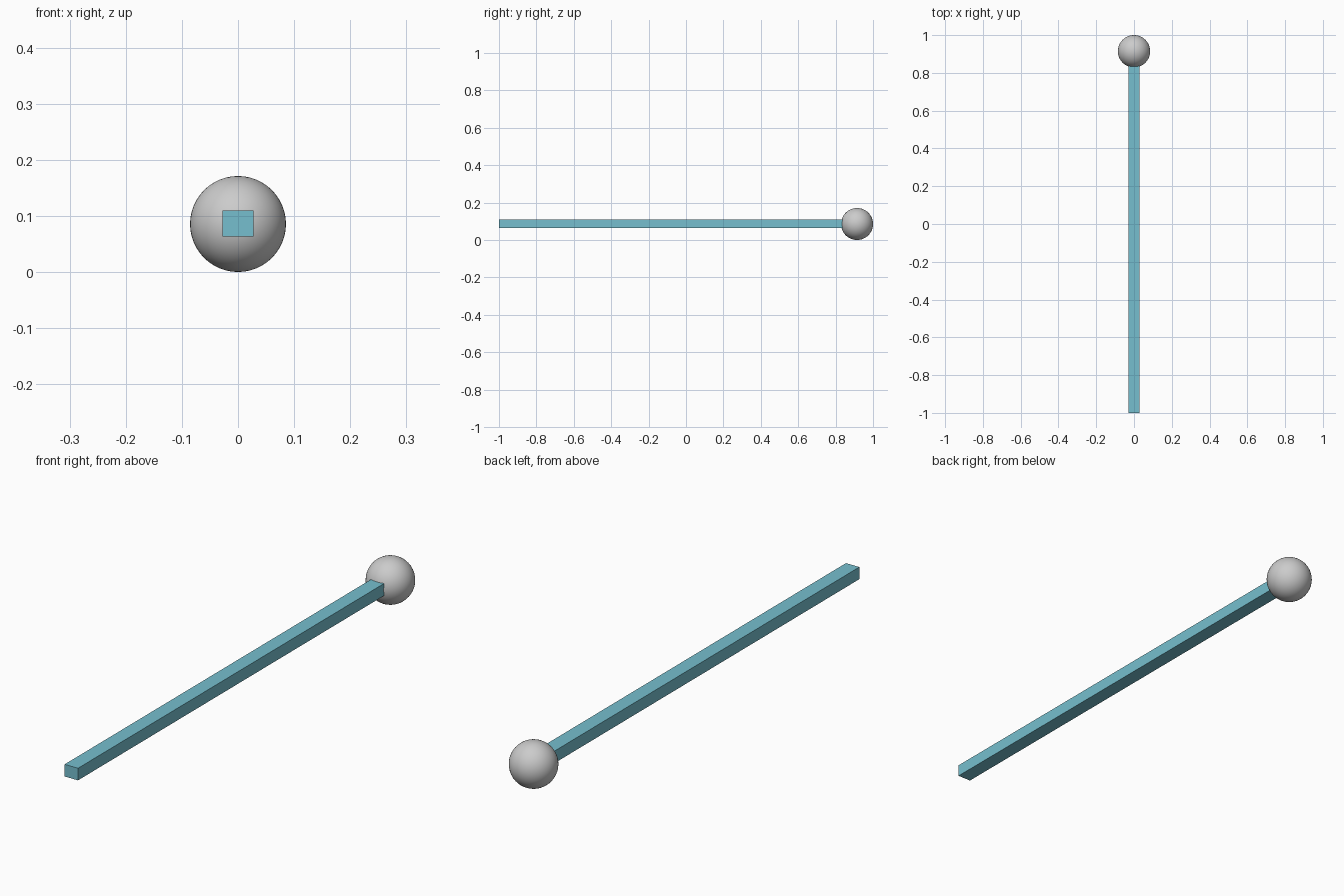
import bpy

if "Cube" in bpy.data.objects:
    bpy.data.objects.remove(bpy.data.objects["Cube"])

# Square-edged bar running front to back, its end sunk slightly into the ball
bpy.ops.mesh.primitive_cube_add(size=1, location=(0, -0.075, 0.0865))
bar = bpy.context.object
bar.name = "bar"
bar.scale = (0.056, 1.85, 0.046)
bpy.ops.object.transform_apply(location=False, rotation=False, scale=True)
mat = bpy.data.materials.new("bar_blue")
mat.diffuse_color = (0.18, 0.52, 0.62, 1)
mat.use_nodes = True
mat.node_tree.nodes["Principled BSDF"].inputs["Base Color"].default_value = mat.diffuse_color
bar.data.materials.append(mat)

# Smooth ball at the back end
bpy.ops.mesh.primitive_uv_sphere_add(segments=48, ring_count=24, radius=0.0855,
                                     location=(0, 0.9145, 0.0855))
ball = bpy.context.object
ball.name = "end_ball"
bpy.ops.object.shade_smooth()
